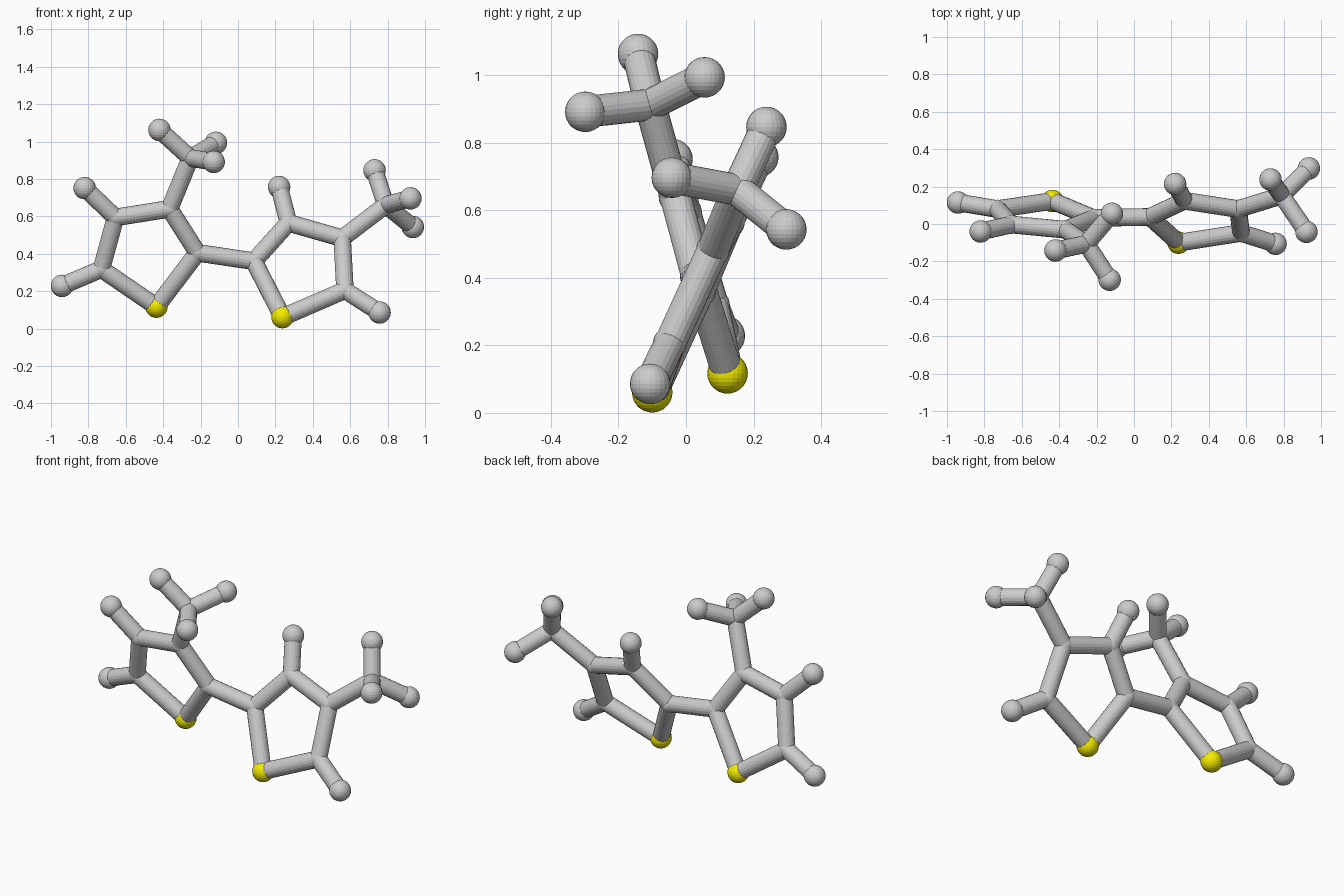
import bpy
from mathutils import Vector

if "Cube" in bpy.data.objects:
    bpy.data.objects.remove(bpy.data.objects["Cube"])

BALL_R, JOINT_R, BOND_R = 0.06, 0.05, 0.047

yellow = bpy.data.materials.new("yellow")
yellow.diffuse_color = (0.9, 0.85, 0.0, 1)
yellow.use_nodes = True
yellow.node_tree.nodes["Principled BSDF"].inputs["Base Color"].default_value = yellow.diffuse_color


def ball(name, pos, radius, mat=None):
    bpy.ops.mesh.primitive_uv_sphere_add(segments=24, ring_count=14, radius=radius, location=pos)
    ob = bpy.context.object
    ob.name = name
    if mat:
        ob.data.materials.append(mat)


def rod(name, a, b):
    a, b = Vector(a), Vector(b)
    d = b - a
    bpy.ops.mesh.primitive_cylinder_add(vertices=20, radius=BOND_R, depth=d.length, location=(a + b) / 2)
    ob = bpy.context.object
    ob.name = name
    ob.rotation_mode = 'QUATERNION'
    ob.rotation_quaternion = d.to_track_quat('Z', 'Y')


# Each half: five-sided ring (coloured ball first), branch centre and end balls
left = {
    "ring": [(-0.436, 0.123, 0.117), (-0.217, 0.032, 0.405), (-0.366, -0.031, 0.64),
             (-0.655, -0.003, 0.594), (-0.73, 0.08, 0.318)],
    "branch": (2, (-0.255, -0.106, 0.912)),
    "tips": [(-0.42, -0.142, 1.062), (-0.118, 0.055, 0.993), (-0.13, -0.298, 0.891)],
    "ring_tips": [(3, (-0.82, -0.04, 0.751)), (4, (-0.941, 0.115, 0.228))],
}
right = {
    "ring": [(0.238, -0.10, 0.061), (0.085, 0.038, 0.36), (0.27, 0.124, 0.565),
             (0.557, 0.08, 0.483), (0.572, -0.048, 0.205)],
    "branch": (3, (0.79, 0.152, 0.66)),
    "tips": [(0.73, 0.238, 0.846), (0.922, -0.042, 0.696), (0.935, 0.297, 0.543)],
    "ring_tips": [(2, (0.22, 0.214, 0.757)), (4, (0.757, -0.106, 0.086))],
}

for side, m in (("left", left), ("right", right)):
    ring = m["ring"]
    # Ring joints and bonds
    ball(side + "_yellow_ball", ring[0], BALL_R, yellow)
    for i, p in enumerate(ring):
        if i:
            ball(f"{side}_ring_joint_{i}", p, JOINT_R)
        rod(f"{side}_ring_bond_{i}", p, ring[(i + 1) % 5])
    # Single ends on the ring
    for i, p in m["ring_tips"]:
        ball(f"{side}_ring_end_ball_{i}", p, BALL_R)
        rod(f"{side}_ring_end_bond_{i}", ring[i], p)
    # Three-pronged branch
    i, c = m["branch"]
    ball(side + "_branch_joint", c, JOINT_R)
    rod(side + "_branch_bond", ring[i], c)
    for k, p in enumerate(m["tips"]):
        ball(f"{side}_branch_end_ball_{k}", p, BALL_R)
        rod(f"{side}_branch_end_bond_{k}", c, p)

# Bond joining the two rings
rod("middle_bond", left["ring"][1], right["ring"][1])
